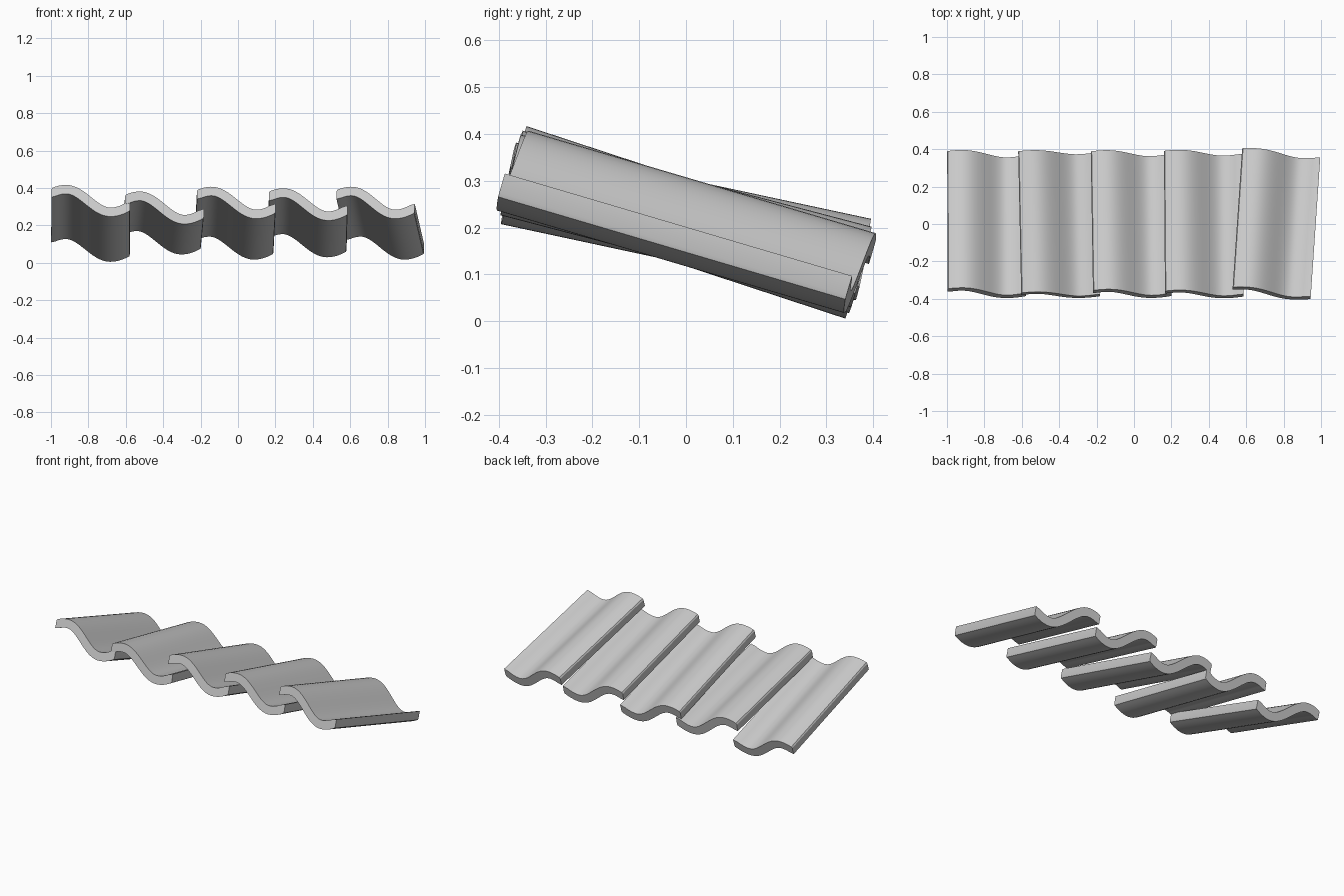
import bpy, bmesh
from math import cos, sin, pi, radians, hypot

if "Cube" in bpy.data.objects:
    bpy.data.objects.remove(bpy.data.objects["Cube"])

WIDTH, LENGTH, THICK, AMP = 0.42, 0.775, 0.05, 0.064
CREST, TROUGH = 0.078, 0.316      # x of crest and trough from the left edge
STEPS = 28


def wave(x):
    """Mid-line height: S shape, flatter beyond the crest and trough."""
    if x < CREST:
        return AMP * cos(pi * (x - CREST) / 0.29)
    if x > TROUGH:
        return -AMP * cos(pi * (x - TROUGH) / 0.29)
    return AMP * cos(pi * (x - CREST) / (TROUGH - CREST))


def profile():
    """Closed cross-section of even thickness with upright ends."""
    top, bottom = [], []
    for i in range(STEPS + 1):
        x = WIDTH * i / STEPS
        slope = (wave(x + 1e-4) - wave(x - 1e-4)) / 2e-4
        n = hypot(slope, 1)
        dx, dz = -slope / n * THICK / 2, THICK / 2 / n
        if i in (0, STEPS):
            dx = 0
        top.append((x + dx - WIDTH / 2, wave(x) + dz))
        bottom.append((x - dx - WIDTH / 2, wave(x) - dz))
    return top, bottom


def roof_tile(name, x, z, pitch, yaw):
    top, bottom = profile()
    bm = bmesh.new()
    rows = [[[bm.verts.new((px, y, pz)) for px, pz in side]
             for side in (top, bottom)] for y in (-LENGTH / 2, LENGTH / 2)]
    (ft, fb), (bt, bb) = rows
    for i in range(STEPS):
        j = i + 1
        bm.faces.new((ft[i], ft[j], bt[j], bt[i]))   # upper skin
        bm.faces.new((fb[i], bb[i], bb[j], fb[j]))   # lower skin
        bm.faces.new((fb[i], fb[j], ft[j], ft[i]))   # front end
        bm.faces.new((bb[i], bt[i], bt[j], bb[j]))   # back end
    for k in (0, STEPS):                             # long side edges
        bm.faces.new((ft[k], bt[k], bb[k], fb[k]))
    bmesh.ops.recalc_face_normals(bm, faces=bm.faces[:])
    me = bpy.data.meshes.new(name)
    bm.to_mesh(me)
    bm.free()
    ob = bpy.data.objects.new(name, me)
    bpy.context.collection.objects.link(ob)
    ob.location = (x, 0, z)
    ob.rotation_euler = (radians(-pitch), 0, radians(yaw))
    bpy.ops.object.select_all(action='DESELECT')
    ob.select_set(True)
    bpy.context.view_layer.objects.active = ob
    bpy.ops.object.shade_smooth_by_angle(angle=radians(30))


# Row of overlapping tiles, each laid slightly unevenly: x, z, pitch, yaw
ROW = [(-0.788, 0.211, 18.2, 0.1), (-0.401, 0.213, 12.1, 1.2),
       (-0.015, 0.212, 16.4, 0.9), (0.373, 0.214, 14.7, 0.4),
       (0.761, 0.212, 16.4, -3.9)]
for n, args in enumerate(ROW, 1):
    roof_tile(f"roof_tile_{n}", *args)
